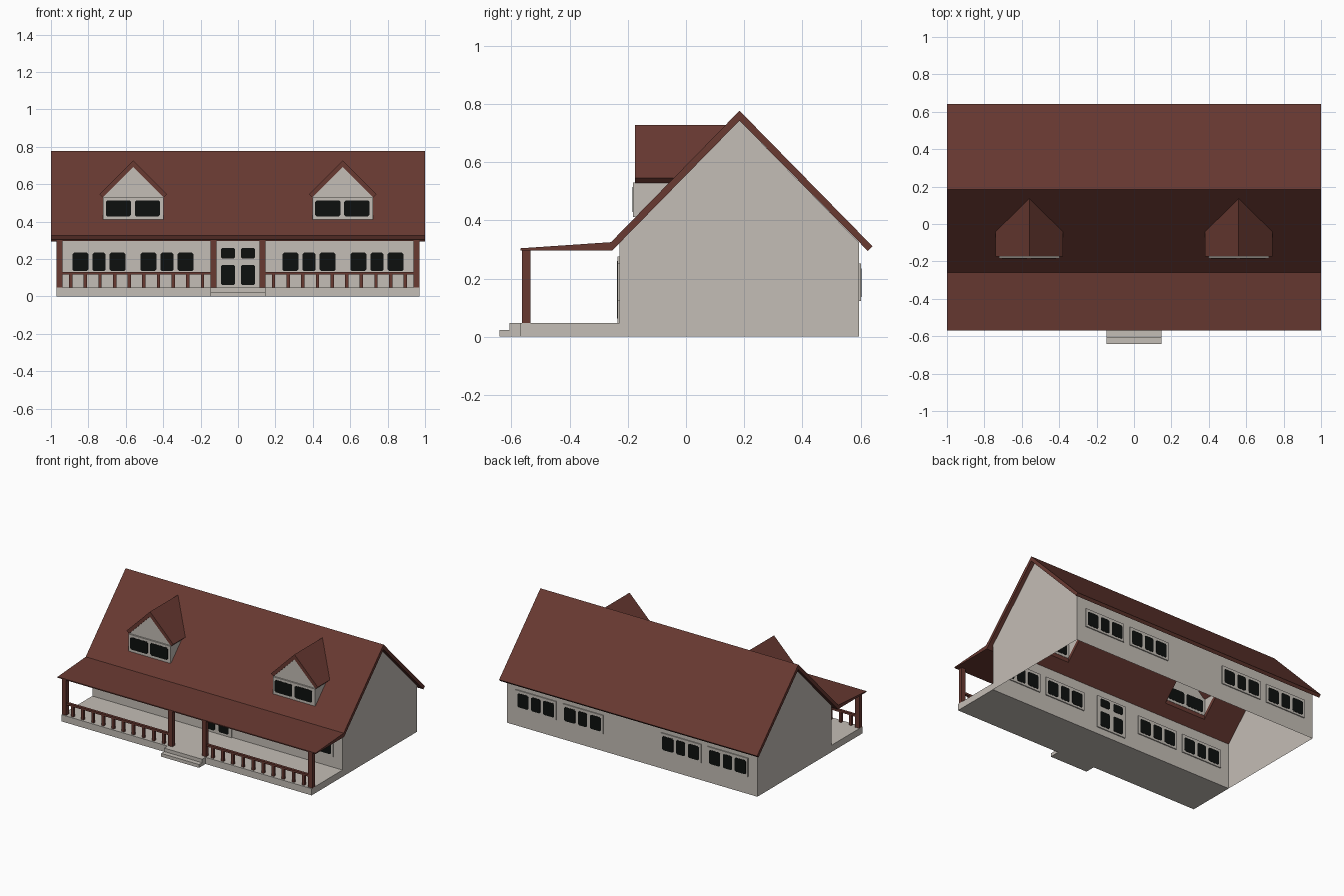
import bpy, bmesh
from mathutils import Vector

if "Cube" in bpy.data.objects:
    bpy.data.objects.remove(bpy.data.objects["Cube"])


def material(name, rgb):
    m = bpy.data.materials.new(name)
    m.diffuse_color = (*rgb, 1)
    m.use_nodes = True
    m.node_tree.nodes["Principled BSDF"].inputs["Base Color"].default_value = m.diffuse_color
    return m


WALL = material("warm_white", (0.55, 0.51, 0.465))
ROOF = material("red_brown", (0.138, 0.041, 0.031))
GLASS = material("black_glass", (0.004, 0.005, 0.0045))


def finish(name, bm, mat):
    bmesh.ops.recalc_face_normals(bm, faces=bm.faces)
    me = bpy.data.meshes.new(name)
    bm.to_mesh(me)
    bm.free()
    me.materials.append(mat)
    ob = bpy.data.objects.new(name, me)
    bpy.context.collection.objects.link(ob)
    return ob


def prism_bm(profile, a, b, axis, bm=None):
    """Extrude a profile from a to b: (y, z) along x, or (x, z) along y."""
    bm = bm or bmesh.new()
    place = (lambda p, t: (t, p[0], p[1])) if axis == "x" else (lambda p, t: (p[0], t, p[1]))
    va = [bm.verts.new(place(p, a)) for p in profile]
    vb = [bm.verts.new(place(p, b)) for p in profile]
    n = len(profile)
    bm.faces.new(va)
    bm.faces.new(vb[::-1])
    for i in range(n):
        bm.faces.new((va[i], vb[i], vb[(i + 1) % n], va[(i + 1) % n]))
    return bm


def box(bm, x0, x1, y0, y1, z0, z1):
    return prism_bm([(x0, z0), (x1, z0), (x1, z1), (x0, z1)], y0, y1, "y", bm)


def pane(bm, x0, x1, z0, z1, y, half=0.0085, c=0.008):
    """Glass plate with clipped corners."""
    prof = [(x0 + c, z0), (x1 - c, z0), (x1, z0 + c), (x1, z1 - c),
            (x1 - c, z1), (x0 + c, z1), (x0, z1 - c), (x0, z0 + c)]
    prism_bm(prof, y - half, y + half, "y", bm)


def drop_faces(bm, test):
    bm.normal_update()
    bmesh.ops.delete(bm, geom=[f for f in bm.faces if test(f.normal)], context="FACES")


FRONT, BACK, RIDGE = -0.228, 0.595, 0.184

# House shell, open underneath
bm = prism_bm([(FRONT, 0), (BACK, 0), (BACK, 0.324), (RIDGE, 0.743), (FRONT, 0.323)], -0.97, 0.97, "x")
bmesh.ops.recalc_face_normals(bm, faces=bm.faces)
drop_faces(bm, lambda n: abs(n.z) > 0.3)
finish("house_walls", bm, WALL)

# Main roof and porch roof
main_roof = finish("main_roof", prism_bm(
    [(0.641, 0.311), (RIDGE, 0.777), (-0.258, 0.325), (-0.258, 0.297),
     (-0.253, 0.297), (RIDGE, 0.743), (0.625, 0.295)], -1, 1, "x"), ROOF)
finish("porch_roof", prism_bm(
    [(-0.569, 0.297), (-0.569, 0.304), (-0.258, 0.325), (-0.258, 0.297)], -1, 1, "x"), ROOF)

# Porch deck and steps
finish("porch_deck", box(None, -0.97, 0.97, -0.57, FRONT, 0, 0.047), WALL)
finish("front_steps", prism_bm(
    [(-0.641, 0), (-0.641, 0.023), (-0.607, 0.023), (-0.607, 0.047), (-0.57, 0.047), (-0.57, 0)],
    -0.147, 0.147, "x"), WALL)

# Posts, rails and balusters
posts, rails, balusters = bmesh.new(), bmesh.new(), bmesh.new()
for s in (-1, 1):
    for x in (0.954, 0.131):
        box(posts, s * x - 0.016, s * x + 0.016, -0.563, -0.534, 0.047, 0.298)
    cx = s * 0.5425
    box(rails, cx - 0.3955, cx + 0.3955, -0.558, -0.539, 0.118, 0.132)
    for i in range(10):
        x = s * (0.19 + i * 0.0783)
        box(balusters, x - 0.009, x + 0.009, -0.557, -0.54, 0.047, 0.12)
finish("porch_posts", posts, ROOF)
finish("porch_rails", rails, ROOF)
finish("porch_balusters", balusters, ROOF)

# Triple windows on the front and back walls
frames, panes = bmesh.new(), bmesh.new()
for y in (FRONT, BACK):
    for cx in (-0.743, -0.38, 0.38, 0.743):
        box(frames, cx - 0.157, cx + 0.157, y - 0.007, y + 0.007, 0.122, 0.2525)
        for a, b in ((-0.142, -0.057), (-0.035, 0.035), (0.057, 0.142)):
            pane(panes, cx + a, cx + b, 0.136, 0.234, y)
finish("window_frames", frames, WALL)
finish("window_panes", panes, GLASS)

# Double front door with four panes
finish("front_door", box(None, -0.114, 0.114, FRONT - 0.008, FRONT + 0.007, 0.047, 0.275), WALL)
panes = bmesh.new()
for s in (-1, 1):
    x0, x1 = sorted((s * 0.015, s * 0.092))
    pane(panes, x0, x1, 0.203, 0.26, FRONT, 0.0095)
    pane(panes, x0, x1, 0.062, 0.168, FRONT, 0.0095)
finish("door_panes", panes, GLASS)


# Dormers, trimmed where they meet the main roof
def trim(bm):
    bmesh.ops.bisect_plane(bm, geom=bm.verts[:] + bm.edges[:] + bm.faces[:],
                           plane_co=Vector((0, RIDGE, 0.762)),
                           plane_no=Vector((0, -1.022, 1)), clear_inner=True)


for side, cx in (("left", -0.56), ("right", 0.56)):
    def gable(h, eave, peak):
        return [(cx - h, 0.2), (cx + h, 0.2), (cx + h, eave), (cx, peak), (cx - h, eave)]

    bm = prism_bm(gable(0.163, 0.529, 0.692), -0.172, 0.16, "y")
    bmesh.ops.recalc_face_normals(bm, faces=bm.faces)
    drop_faces(bm, lambda n: abs(n.z) > 0.3 or n.y > 0.5)
    trim(bm)
    finish(side + "_dormer_walls", bm, WALL)

    bm = prism_bm([(cx - 0.181, 0.546), (cx, 0.727), (cx + 0.181, 0.546),
                   (cx + 0.164, 0.529), (cx, 0.692), (cx - 0.164, 0.529)], -0.175, 0.18, "y")
    trim(bm)
    finish(side + "_dormer_roof", bm, ROOF)

    finish(side + "_dormer_window_frame",
           box(None, cx - 0.163, cx + 0.163, -0.182, -0.166, 0.411, 0.531), WALL)
    bm = bmesh.new()
    for a, b in ((-0.147, -0.012), (0.008, 0.143)):
        pane(bm, cx + a, cx + b, 0.428, 0.514, -0.174, 0.0095)
    finish(side + "_dormer_panes", bm, GLASS)

    # Opening through the roof into the dormer
    cutter = finish(side + "_dormer_cutter", prism_bm(gable(0.16, 0.526, 0.686), -0.168, 0.16, "y"), WALL)
    cutter.hide_render = True
    cutter.hide_set(True)
    mod = main_roof.modifiers.new(side + "_opening", "BOOLEAN")
    mod.operation = "DIFFERENCE"
    mod.solver = "EXACT"
    mod.object = cutter
